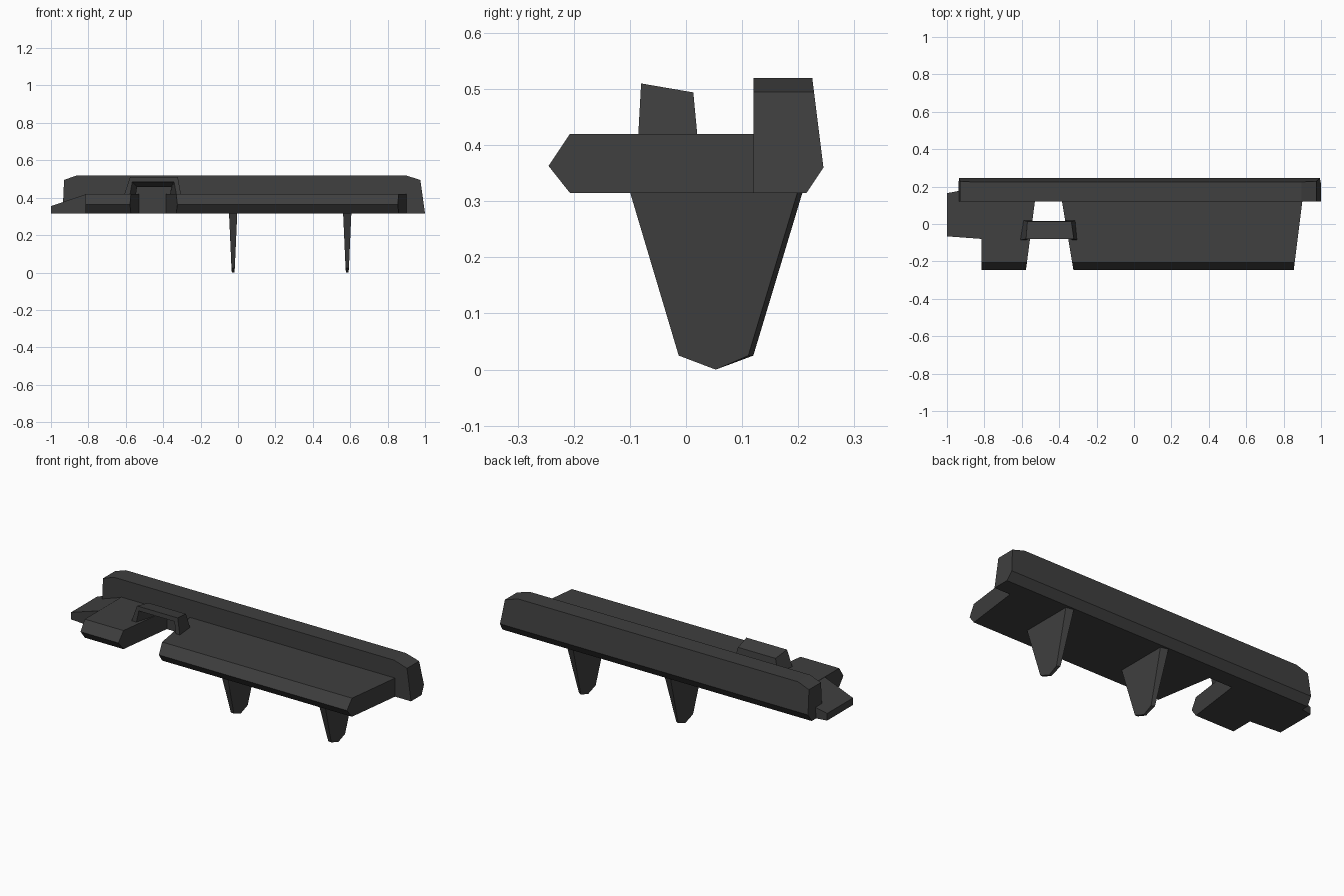
import bpy, bmesh
from mathutils import Vector

if "Cube" in bpy.data.objects:
    bpy.data.objects.remove(bpy.data.objects["Cube"])

dark = bpy.data.materials.new("dark_grey")
dark.diffuse_color = (0.05, 0.05, 0.05, 1)
dark.use_nodes = True
dark.node_tree.nodes["Principled BSDF"].inputs["Base Color"].default_value = dark.diffuse_color


def loft(name, ring_a, ring_b, cuts=()):
    """Join two matching rings of points into a solid, then slice off ends.
    Each cut is (point, outward normal)."""
    bm = bmesh.new()
    a = [bm.verts.new(p) for p in ring_a]
    b = [bm.verts.new(p) for p in ring_b]
    n = len(a)
    bm.faces.new(a)
    bm.faces.new(b[::-1])
    for i in range(n):
        j = (i + 1) % n
        bm.faces.new((a[j], a[i], b[i], b[j]))
    for co, no in cuts:
        geom = bm.verts[:] + bm.edges[:] + bm.faces[:]
        bmesh.ops.bisect_plane(bm, geom=geom, plane_co=Vector(co),
                               plane_no=Vector(no).normalized(), clear_outer=True)
        bmesh.ops.holes_fill(bm, edges=[e for e in bm.edges if e.is_boundary])
    bmesh.ops.recalc_face_normals(bm, faces=bm.faces)
    me = bpy.data.meshes.new(name)
    bm.to_mesh(me)
    bm.free()
    me.materials.append(dark)
    ob = bpy.data.objects.new(name, me)
    bpy.context.collection.objects.link(ob)
    return ob


def along_x(name, profile, x0, x1, cuts=()):
    return loft(name, [(x0, y, z) for y, z in profile],
                [(x1, y, z) for y, z in profile], cuts)


def side_cut(x_front, x_back, sign):
    """Vertical slanted end plane through x_front (y -0.24) and x_back (y 0.12)."""
    return ((x_front, -0.24, 0), (sign * 0.36, -sign * (x_back - x_front), 0))


# Raised back rail with chamfered ends
rail = [(0.12, 0.315), (0.215, 0.315), (0.245, 0.36), (0.225, 0.52), (0.12, 0.52)]
along_x("back_rail", rail, -1.1, 1.1, [
    ((-0.938, 0, 0.315), (-0.18, 0, 0.008)),
    ((-0.93, 0, 0.495), (-0.025, 0, 0.07)),
    ((1.0, 0, 0.315), (0.18, 0, 0.025)),
    ((0.975, 0, 0.495), (0.025, 0, 0.08))])

# Flat deck in two pieces with a tapered notch between them
deck = [(0.125, 0.315), (0.125, 0.42), (-0.207, 0.42), (-0.245, 0.363), (-0.207, 0.315)]
along_x("deck_left", deck, -0.815, -0.4, [side_cut(-0.577, -0.53, 1)])
along_x("deck_right", deck, -0.5, 1.0,
        [side_cut(-0.325, -0.385, -1), side_cut(0.855, 0.9, 1)])

# Wedge tongue on the left end
loft("end_tongue",
     [(-1, -0.066, 0.315), (-1, 0.165, 0.315), (-1, 0.165, 0.355), (-1, -0.066, 0.355)],
     [(-0.81, -0.08, 0.315), (-0.81, 0.2, 0.315), (-0.81, 0.2, 0.42), (-0.81, -0.08, 0.42)])

# Bridge over the notch: hollow arch tapering toward the back
front = [(-0.607, -0.085, 0.42), (-0.577, -0.08, 0.51), (-0.322, -0.08, 0.51),
         (-0.305, -0.085, 0.42), (-0.33, -0.085, 0.42), (-0.342, -0.081, 0.485),
         (-0.565, -0.081, 0.485), (-0.577, -0.085, 0.42)]
back = [(-0.59, 0.02, 0.42), (-0.57, 0.013, 0.494), (-0.335, 0.013, 0.494),
        (-0.315, 0.02, 0.42), (-0.363, 0.02, 0.42), (-0.357, 0.016, 0.458),
        (-0.54, 0.016, 0.458), (-0.545, 0.02, 0.42)]
loft("bridge", front, back)

# Two pointed fins below the deck
for name, cx in (("fin_middle", -0.026), ("fin_right", 0.584)):
    def fin_ring(sign, back_shift):
        return [(cx + sign * 0.022, -0.1, 0.317),
                (cx + sign * 0.009, -0.013, 0.025),
                (cx + sign * 0.007, 0.053, 0.0),
                (cx + sign * 0.009, 0.12 - back_shift, 0.025),
                (cx + sign * 0.022, 0.208 - back_shift, 0.317)]
    loft(name, fin_ring(-1, 0), fin_ring(1, 0.009))
